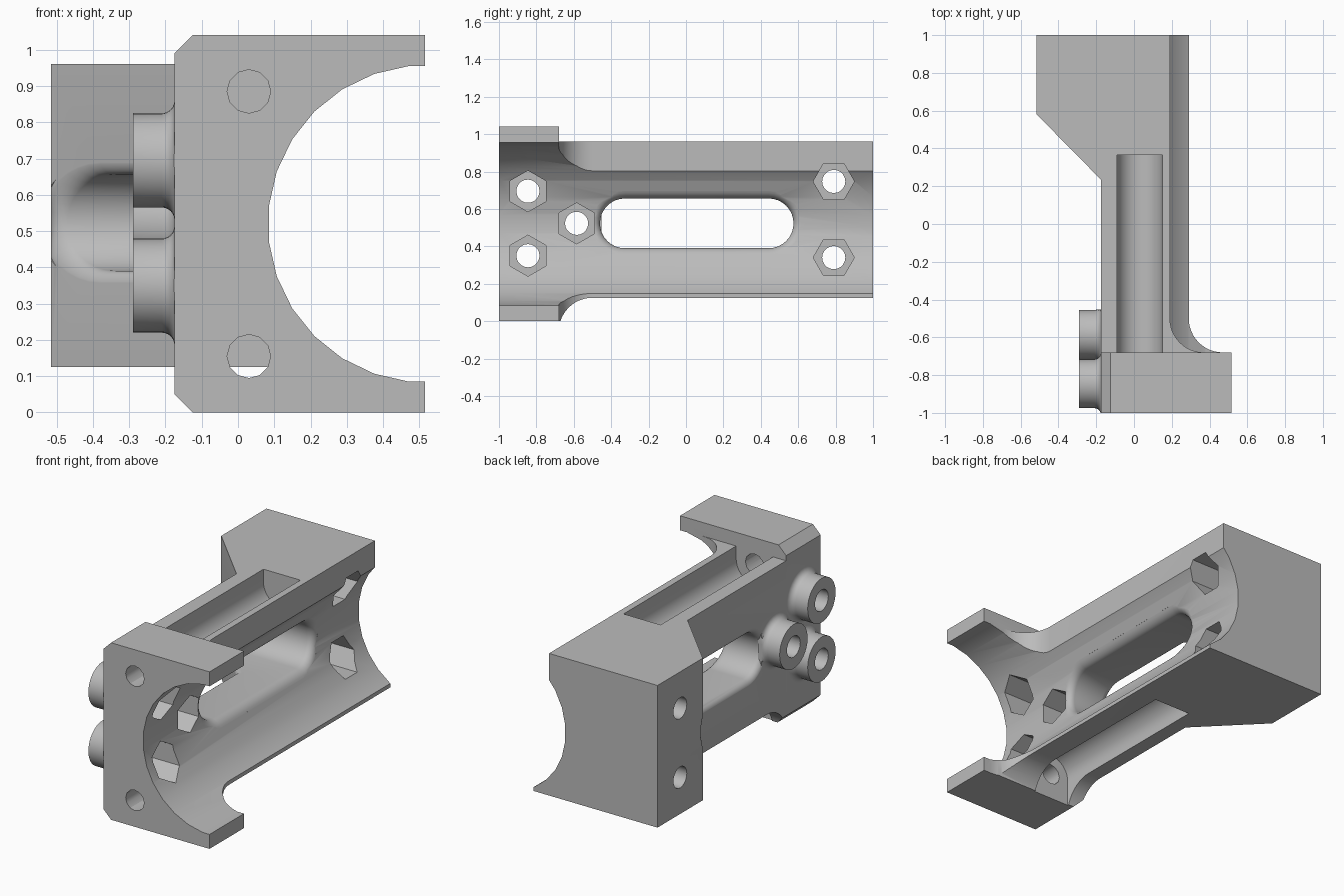
import bpy, bmesh
from math import sin, cos, pi, sqrt

cube = bpy.data.objects.get("Cube")
if cube:
    bpy.data.objects.remove(cube, do_unlink=True)

MID = 0.52                 # height of the bore axis
BORE_X, BORE_R = 0.52, 0.4377
WALL = -0.175              # flat outer wall

grey = bpy.data.materials.new("plain grey")
grey.use_nodes = True
TONE = (0.5, 0.5, 0.5, 1)
grey.diffuse_color = TONE
grey.node_tree.nodes["Principled BSDF"].inputs["Base Color"].default_value = TONE


def loft(name, rings):
    """Closed solid through matching rings of points."""
    bm = bmesh.new()
    loops = [[bm.verts.new(p) for p in ring] for ring in rings]
    n = len(loops[0])
    for a, b in zip(loops, loops[1:]):
        for i in range(n):
            j = (i + 1) % n
            bm.faces.new((a[i], a[j], b[j], b[i]))
    bm.faces.new(loops[0])
    bm.faces.new(loops[-1])
    if len(rings) > 2:
        bmesh.ops.triangulate(bm, faces=[f for f in bm.faces if len(f.verts) == 4])
    bmesh.ops.recalc_face_normals(bm, faces=bm.faces)
    mesh = bpy.data.meshes.new(name)
    bm.to_mesh(mesh)
    bm.free()
    obj = bpy.data.objects.new(name, mesh)
    bpy.context.collection.objects.link(obj)
    mesh.materials.append(grey)
    return obj


def prism(name, pts, axis, lo, hi):
    place = {"x": lambda p, h: (h, p[0], p[1]),
             "y": lambda p, h: (p[0], h, p[1]),
             "z": lambda p, h: (p[0], p[1], h)}[axis]
    return loft(name, [[place(p, h) for p in pts] for h in (lo, hi)])


def arc(cx, cy, r, start, end, n):
    angles = [start + (end - start) * i / n for i in range(n + 1)]
    return [(cx + r * cos(a), cy + r * sin(a)) for a in angles]


def circle(cx, cy, r, n, turn=0.0):
    return arc(cx, cy, r, turn, turn + 2 * pi, n)[:-1]


def combine(target, other, operation):
    mod = target.modifiers.new("combine", "BOOLEAN")
    mod.operation, mod.solver, mod.object = operation, "EXACT", other
    bpy.context.view_layer.objects.active = target
    bpy.ops.object.modifier_apply(modifier=mod.name)
    bpy.data.objects.remove(other, do_unlink=True)


def rail_outline(edge):
    """Plan of the rail and rear block, with a fillet towards the flange."""
    return ([(WALL, -0.9), (edge + 0.18, -0.9)]
            + arc(edge + 0.18, -0.5, 0.18, 1.5 * pi, pi, 12)
            + [(edge, 1), (-0.515, 1), (-0.515, 0.58), (WALL, 0.235)])


# Front flange joined to the upper and lower rails
body = prism("bracket_body", [(WALL, 0), (0.515, 0), (0.515, 1.04), (WALL, 1.04)],
             "y", -1, -0.68)
combine(body, prism("upper_rail", rail_outline(0.19), "z", 0.45, 0.96), "UNION")
combine(body, prism("lower_rail", rail_outline(0.29), "z", 0, 0.5), "UNION")

# Underside relief with a fillet behind the flange
under = arc(-0.5, -0.055, 0.18, pi * 0.9, pi / 2, 12)
combine(body, prism("underside", [(-0.6712, -0.1)] + under + [(1.1, 0.125), (1.1, -0.1)],
                    "x", -0.7, 0.7), "DIFFERENCE")

# Long bore
combine(body, prism("bore", circle(BORE_X, MID, BORE_R, 28, pi / 28), "y", -1.1, 1.1),
        "DIFFERENCE")

# Flange chamfers, screw holes and open screw channels, top and bottom
for s in (1, -1):
    tri = [(-0.195, MID + s * 0.45), (-0.105, MID + s * 0.54), (-0.195, MID + s * 0.54)]
    combine(body, prism("chamfer", tri, "y", -1.1, 1.1), "DIFFERENCE")
    z = MID + s * 0.365
    channel = arc(0.03, z, 0.12, 0, -s * pi, 20) + [(-0.09, z + s * 0.3), (0.15, z + s * 0.3)]
    combine(body, prism("channel", channel, "y", -0.68, 0.365), "DIFFERENCE")
    combine(body, prism("screw_hole", circle(0.03, z, 0.06, 12), "y", -1.1, -0.6),
            "DIFFERENCE")

# Long slot with rounded mouths on both sides
FLARE = 0.04


def stadium(r):
    return (arc(0.442, 0.523, r, -pi / 2, pi / 2, 16) + [(0.235, 0.523 + r)]
            + arc(-0.327, 0.523, r, pi / 2, 1.5 * pi, 16) + [(0.235, 0.523 - r)])


def outer_x(y):
    return WALL - min(max(y - 0.235, 0), 0.345) * 0.985


def bore_x(z):
    return BORE_X - sqrt((BORE_R * 0.997) ** 2 - (z - MID) ** 2)


steps = [i * pi / 12 for i in range(7)]
wide = stadium(0.133 + FLARE)
rings = [[(-0.9, y, z) for y, z in wide]]
for t in reversed(steps):
    depth = FLARE * (1 - sin(t)) - 0.001
    rings.append([(outer_x(y) + depth, y, z)
                  for y, z in stadium(0.133 + FLARE * (1 - cos(t)))])
for t in steps:
    depth = FLARE * (1 - sin(t)) - 0.001
    rings.append([(bore_x(z) - depth, y, z)
                  for y, z in stadium(0.133 + FLARE * (1 - cos(t)))])
rings.append([(0.6, y, z) for y, z in wide])
combine(body, loft("slot", rings), "DIFFERENCE")

# Round bosses with flared feet on the outer wall
front_bolts = [(-0.845, 0.695), (-0.845, 0.35), (-0.585, 0.523)]
rear_bolts = [(0.79, 0.747), (0.79, 0.34)]
foot = arc(-0.21, 0.165, 0.035, -pi / 2, 0, 6)
profile = [(-0.29, 0.13)] + foot + [(-0.15, 0.165)]
for y, z in front_bolts:
    rings = [[(x, min(max(py, -1), -0.452), pz) for py, pz in circle(y, z, r, 32)]
             for x, r in profile]
    combine(body, loft("boss", rings), "UNION")

# Bolt holes with hexagonal nut pockets opening into the bore
for bolts, turn, floor in ((front_bolts, pi / 2, -0.08), (rear_bolts, 0, -0.1)):
    for y, z in bolts:
        combine(body, prism("bolt_hole", circle(y, z, 0.062, 20), "x", -0.7, 0.4),
                "DIFFERENCE")
        combine(body, prism("nut_pocket", circle(y, z, 0.11, 6, turn), "x", floor, 0.45),
                "DIFFERENCE")

bpy.ops.object.select_all(action="DESELECT")
body.select_set(True)
bpy.context.view_layer.objects.active = body
bpy.ops.object.shade_smooth_by_angle(angle=pi / 6)
